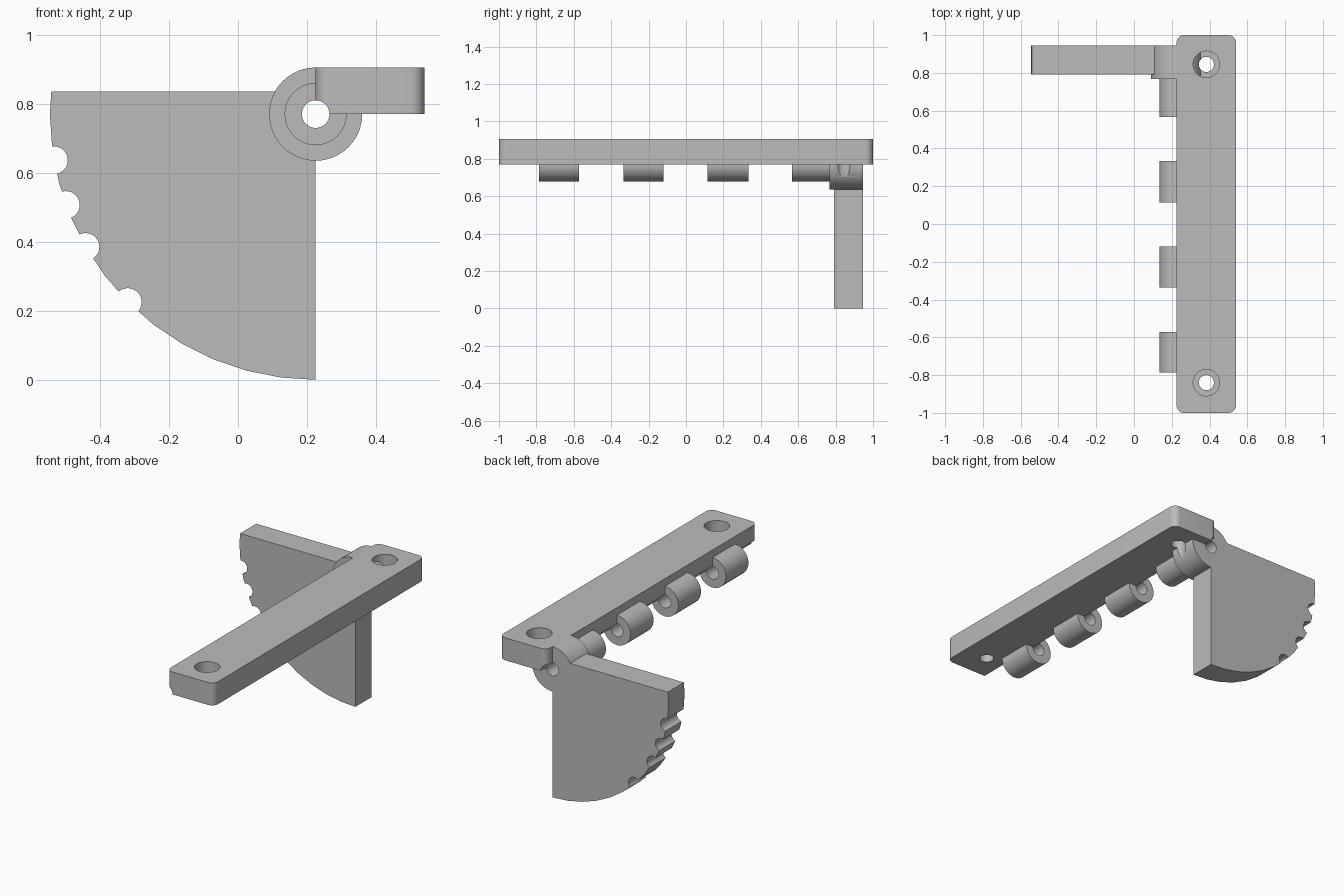
import bpy, bmesh
from math import cos, sin, pi, radians
from mathutils import Matrix, Vector

cube = bpy.data.objects.get("Cube")
if cube:
    bpy.data.objects.remove(cube, do_unlink=True)

GREY = (0.5, 0.5, 0.5, 1)
mat = bpy.data.materials.new("plain grey")
mat.use_nodes = True
mat.diffuse_color = GREY
mat.node_tree.nodes["Principled BSDF"].inputs["Base Color"].default_value = GREY

PX, PZ = 0.225, 0.77      # hinge axis, running along y
PIN, KNUCKLE = 0.04, 0.135
SECTOR_R = 0.77


def make(name, bm):
    bmesh.ops.recalc_face_normals(bm, faces=bm.faces)
    mesh = bpy.data.meshes.new(name)
    bm.to_mesh(mesh)
    bm.free()
    obj = bpy.data.objects.new(name, mesh)
    bpy.context.collection.objects.link(obj)
    mesh.materials.append(mat)
    return obj


def extrude(name, points, step):
    bm = bmesh.new()
    face = bm.faces.new([bm.verts.new(p) for p in points])
    out = bmesh.ops.extrude_face_region(bm, geom=[face])
    moved = [v for v in out["geom"] if isinstance(v, bmesh.types.BMVert)]
    bmesh.ops.translate(bm, verts=moved, vec=Vector(step))
    return make(name, bm)


def rod_y(name, x, z, r, y0, y1, n=48):
    ring = [(x + r * cos(2 * pi * i / n), y0, z + r * sin(2 * pi * i / n)) for i in range(n)]
    return extrude(name, ring, (0, y1 - y0, 0))


def rod_z(name, x, y, r, z0, z1, n=48):
    ring = [(x + r * cos(2 * pi * i / n), y + r * sin(2 * pi * i / n), z0) for i in range(n)]
    return extrude(name, ring, (0, 0, z1 - z0))


def cut(obj, cutters):
    bpy.ops.object.select_all(action="DESELECT")
    bpy.context.view_layer.objects.active = obj
    obj.select_set(True)
    for c in cutters:
        mod = obj.modifiers.new("cut", "BOOLEAN")
        mod.operation, mod.solver, mod.object = "DIFFERENCE", "EXACT", c
        bpy.ops.object.modifier_apply(modifier=mod.name)
    bpy.ops.object.shade_smooth_by_angle(angle=radians(30))


# Cutters: hinge pin hole, stepped screw holes, edge notches
pin = rod_y("pin_cutter", PX, PZ, PIN, -1.2, 1.2)
bores, screws = [], []
for y in (-0.84, 0.845):
    screws.append(rod_z("screw_cutter", 0.383, y, 0.04, 0.5, 1.1))
    bores.append(rod_z("bore_cutter", 0.383, y, 0.07, 0.815, 1.1))
notches = []
for deg in (190, 200, 210, 225):
    a = radians(deg)
    notches.append(rod_y("notch_cutter", PX + SECTOR_R * cos(a),
                         PZ + SECTOR_R * sin(a), 0.04, 0.7, 1.1))

# Mounting bar with rounded upright corners
bm = bmesh.new()
bmesh.ops.create_cube(bm, size=1, matrix=Matrix.Translation((0.3825, 0, 0.8375))
                      @ Matrix.Diagonal((0.315, 2, 0.135, 1)))
upright = [e for e in bm.edges if abs(e.verts[0].co.z - e.verts[1].co.z) > 0.1]
bmesh.ops.bevel(bm, geom=upright, offset=0.04, segments=8, affect="EDGES", profile=0.5)
cut(make("mounting_bar", bm), [pin] + screws + bores)

# Hinge barrels along the bar
for i, (y0, y1) in enumerate(((-0.785, -0.572), (-0.335, -0.12),
                              (0.115, 0.333), (0.567, 0.775))):
    cut(rod_y(f"hinge_barrel_{i + 1}", PX, PZ, 0.09, y0, y1), [pin])

# Large end knuckle
cut(rod_y("end_knuckle", PX, PZ, KNUCKLE, 0.768, 0.945), [pin, screws[1]])

# Quarter-round plate with notched edge
arc = [(PX + SECTOR_R * cos(radians(270 - 7.5 * i)), 0.792,
        PZ + SECTOR_R * sin(radians(270 - 7.5 * i))) for i in range(13)]
profile = arc + [(-0.541, 0.792, 0.836), (PX, 0.792, 0.836)]
cut(extrude("quarter_plate", profile, (0, 0.153, 0)), [pin] + notches)

for c in [pin] + screws + bores + notches:
    bpy.data.objects.remove(c, do_unlink=True)
